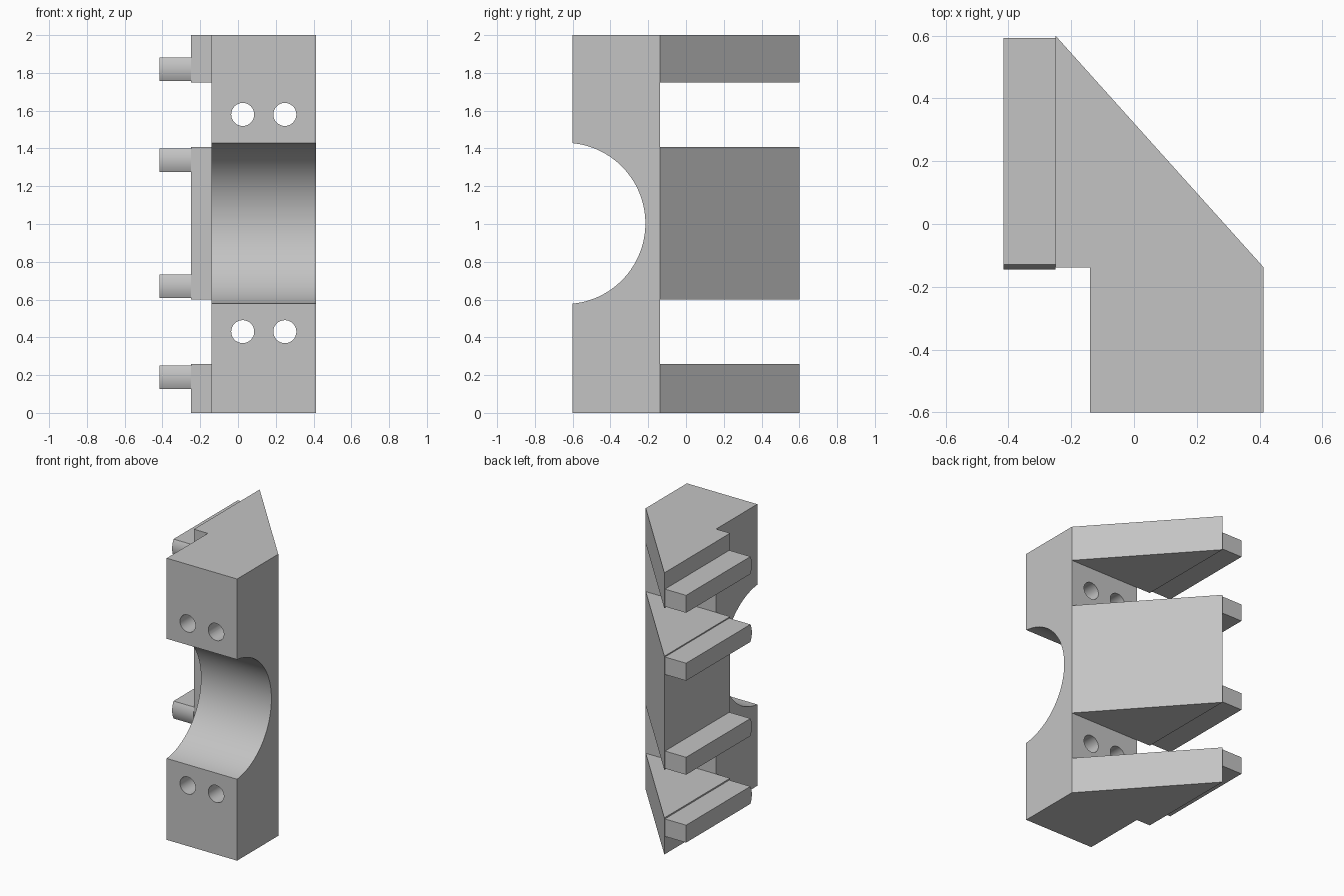
import bpy, bmesh, math
from mathutils import Vector

cube = bpy.data.objects.get("Cube")
if cube:
    bpy.data.objects.remove(cube, do_unlink=True)

grey = bpy.data.materials.new("plain_grey")
grey.use_nodes = True
grey.diffuse_color = (0.55, 0.55, 0.55, 1)
grey.node_tree.nodes["Principled BSDF"].inputs["Base Color"].default_value = (0.55, 0.55, 0.55, 1)


def prism(name, points, offset):
    """Extrude a closed outline of 3D points along offset."""
    bm = bmesh.new()
    face = bm.faces.new([bm.verts.new(p) for p in points])
    new = bmesh.ops.extrude_face_region(bm, geom=[face])["geom"]
    bmesh.ops.translate(bm, vec=Vector(offset),
                        verts=[v for v in new if isinstance(v, bmesh.types.BMVert)])
    bmesh.ops.recalc_face_normals(bm, faces=bm.faces)
    mesh = bpy.data.meshes.new(name)
    bm.to_mesh(mesh)
    bm.free()
    mesh.materials.append(grey)
    obj = bpy.data.objects.new(name, mesh)
    bpy.context.collection.objects.link(obj)
    return obj


def smooth(obj):
    bpy.ops.object.select_all(action='DESELECT')
    obj.select_set(True)
    bpy.context.view_layer.objects.active = obj
    bpy.ops.object.shade_smooth_by_angle(angle=math.radians(30))


LEFT, RIGHT, FRONT, STEP, BACK = 0.413, -0.14, -0.6, -0.138, 0.6
INNER, TIP = -0.25, -0.416

# Upright block: side outline with a round channel across its front
radius, centre_y, centre_z = 0.427, -0.642, 1.003
limit = math.acos((FRONT - centre_y) / radius)
arc = [(RIGHT, centre_y + radius * math.cos(a), centre_z + radius * math.sin(a))
       for a in [-limit + 2 * limit * i / 48 for i in range(49)]]
outline = [(RIGHT, FRONT, 0)] + arc + [(RIGHT, FRONT, 2), (RIGHT, STEP, 2), (RIGHT, STEP, 0)]
block = prism("upright_block", outline, (LEFT - RIGHT, 0, 0))

# Bolt holes through the block, front to back
for x in (0.025, 0.248):
    for z in (0.43, 1.58):
        ring = [(x + 0.061 * math.cos(math.tau * i / 32), -0.8,
                 z + 0.061 * math.sin(math.tau * i / 32)) for i in range(32)]
        cutter = prism("bolt_hole_cutter", ring, (0, 1, 0))
        cutter.hide_render = True
        cutter.hide_set(True)
        cutter.display_type = 'WIRE'
        cut = block.modifiers.new("bolt_hole", 'BOOLEAN')
        cut.operation = 'DIFFERENCE'
        cut.solver = 'EXACT'
        cut.object = cutter

# Bake the holes into the block, then drop the cutters
bpy.context.view_layer.update()
baked = bpy.data.meshes.new_from_object(block.evaluated_get(bpy.context.evaluated_depsgraph_get()))
block.modifiers.clear()
block.data = baked
for obj in [o for o in bpy.data.objects if o.name.startswith("bolt_hole_cutter")]:
    bpy.data.objects.remove(obj, do_unlink=True)
smooth(block)

# Triangular brackets behind the block
for name, low, high in (("lower", 0, 0.26), ("middle", 0.6, 1.408), ("upper", 1.748, 2)):
    prism(name + "_bracket",
          [(LEFT, STEP, low), (INNER, BACK, low), (INNER, STEP, low)], (0, 0, high - low))

# Rails on the bracket edges, each with a gently rounded front end
for i, z in enumerate((0.188, 0.67, 1.338, 1.82)):
    half, bulge = 0.062, 0.016
    nose = [(TIP, -0.129 - bulge * (1 - t * t), z + half * t)
            for t in [-1 + k / 6 for k in range(13)]]
    rail = prism(f"rail_{i + 1}", nose + [(TIP, 0.593, z + half), (TIP, 0.593, z - half)],
                 (INNER - TIP, 0, 0))
    smooth(rail)
